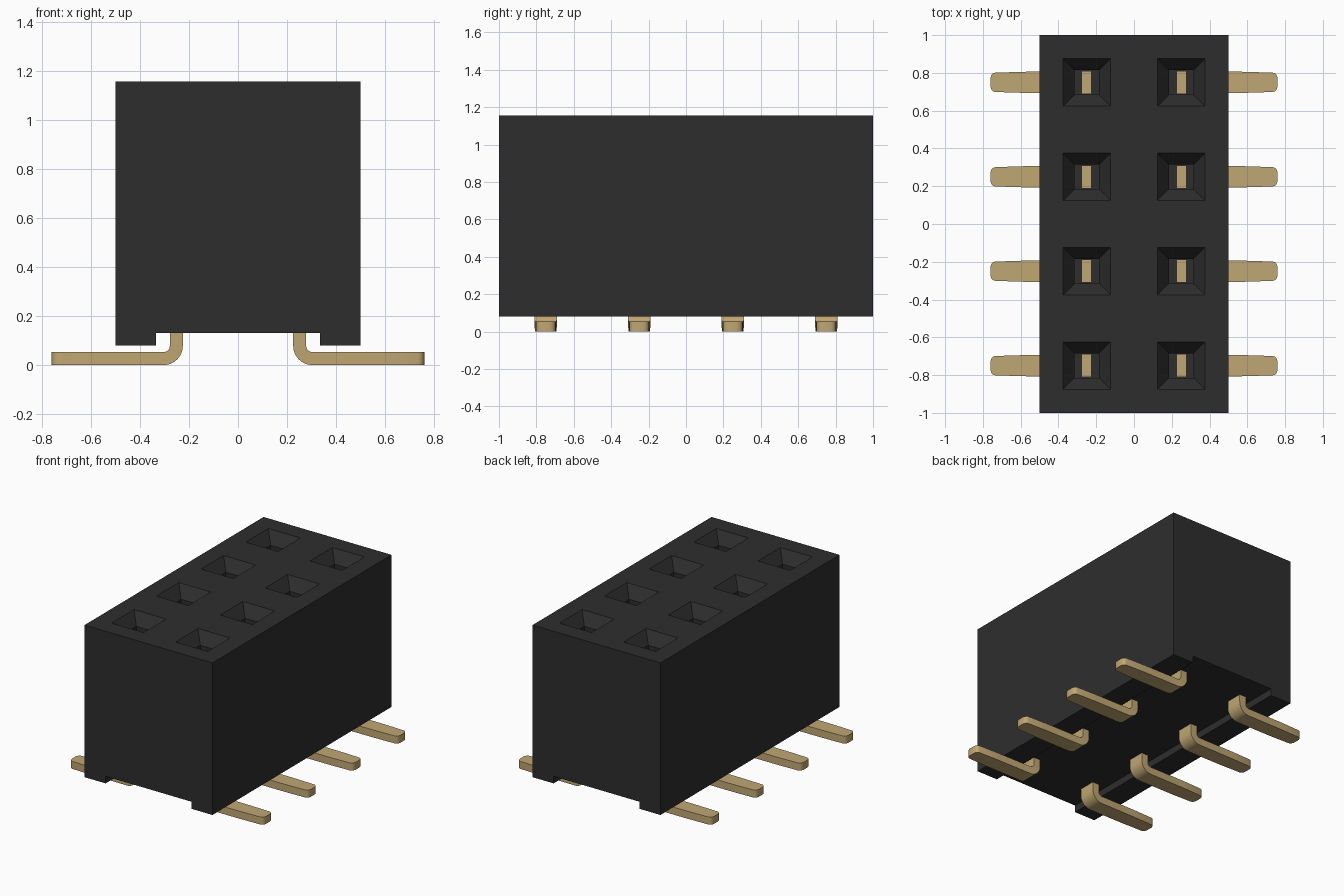
import bpy, bmesh, math

default = bpy.data.objects.get("Cube")
if default:
    bpy.data.objects.remove(default, do_unlink=True)


def material(name, rgb):
    m = bpy.data.materials.new(name)
    m.use_nodes = True
    m.diffuse_color = (*rgb, 1)
    m.node_tree.nodes["Principled BSDF"].inputs["Base Color"].default_value = (*rgb, 1)
    return m


black = material("black plastic", (0.027, 0.027, 0.027))
gold = material("gold metal", (0.53, 0.386, 0.172))


def loft(bm, rings):
    """Skin a list of point rings and cap both ends."""
    rows = [[bm.verts.new(p) for p in ring] for ring in rings]
    n = len(rows[0])
    for a, b in zip(rows, rows[1:]):
        for i in range(n):
            j = (i + 1) % n
            bm.faces.new((a[i], a[j], b[j], b[i]))
    bm.faces.new(rows[0])
    bm.faces.new(rows[-1])


def to_mesh(bm, name, mat):
    bmesh.ops.recalc_face_normals(bm, faces=bm.faces)
    me = bpy.data.meshes.new(name)
    bm.to_mesh(me)
    bm.free()
    me.materials.append(mat)
    return me


def add(name, me):
    ob = bpy.data.objects.new(name, me)
    bpy.context.collection.objects.link(ob)
    return ob


TOP, BOTTOM, CHANNEL = 1.155, 0.08, 0.13
ROWS = (-0.75, -0.25, 0.25, 0.75)

# Housing: block with a channel along its underside
half = [(0.335, CHANNEL), (0.335, BOTTOM), (0.5, BOTTOM), (0.5, TOP)]
profile = half + [(-x, z) for x, z in reversed(half)]
bm = bmesh.new()
loft(bm, [[(x, y, z) for x, z in profile] for y in (-1, 1)])
housing = add("housing", to_mesh(bm, "housing", black))

# Sockets: tapered mouth over a straight square shaft
bm = bmesh.new()
for cx in (-0.25, 0.25):
    for cy in ROWS:
        levels = [(0.14, TOP + 0.02), (0.065, TOP - 0.08), (0.065, 0.35)]
        loft(bm, [[(cx + sx * h, cy + sy * h, z)
                   for sx, sy in ((-1, -1), (1, -1), (1, 1), (-1, 1))]
                  for h, z in levels])
cutter = add("socket_cutter", to_mesh(bm, "socket_cutter", black))
cutter.hide_render = True
mod = housing.modifiers.new("sockets", "BOOLEAN")
mod.object = cutter
mod.operation = "DIFFERENCE"
mod.solver = "EXACT"
bpy.context.view_layer.objects.active = housing
bpy.ops.object.modifier_apply(modifier=mod.name)
bpy.data.objects.remove(cutter, do_unlink=True)

# Contact pin: flat strip with an upright, a bend and a tapered foot
R_OUT, R_IN, BEND_X = 0.078, 0.025, 0.303


def section(outer, inner, w):
    return [(outer[0], -w, outer[1]), (outer[0], w, outer[1]),
            (inner[0], w, inner[1]), (inner[0], -w, inner[1])]


rings = [section((BEND_X - R_OUT, 0.45), (BEND_X - R_IN, 0.45), 0.061)]
for i in range(9):
    a = math.pi + i / 8 * math.pi / 2
    pts = [(BEND_X + r * math.cos(a), R_OUT + r * math.sin(a)) for r in (R_OUT, R_IN)]
    rings.append(section(*pts, 0.061 - 0.004 * i / 8))
for x, w in ((0.58, 0.056), (0.735, 0.051), (0.747, 0.047), (0.755, 0.038), (0.76, 0.024)):
    rings.append(section((x, 0), (x, R_OUT - R_IN), w))
bm = bmesh.new()
loft(bm, rings)
pin = to_mesh(bm, "contact_pin", gold)
pin.shade_smooth()
pin.set_sharp_from_angle(angle=math.radians(30))

for side, turn in (("left", 0), ("right", math.pi)):
    for i, y in enumerate(ROWS):
        ob = add(f"{side}_pin_{i + 1}", pin)
        ob.location.y = y
        ob.rotation_euler.z = turn
